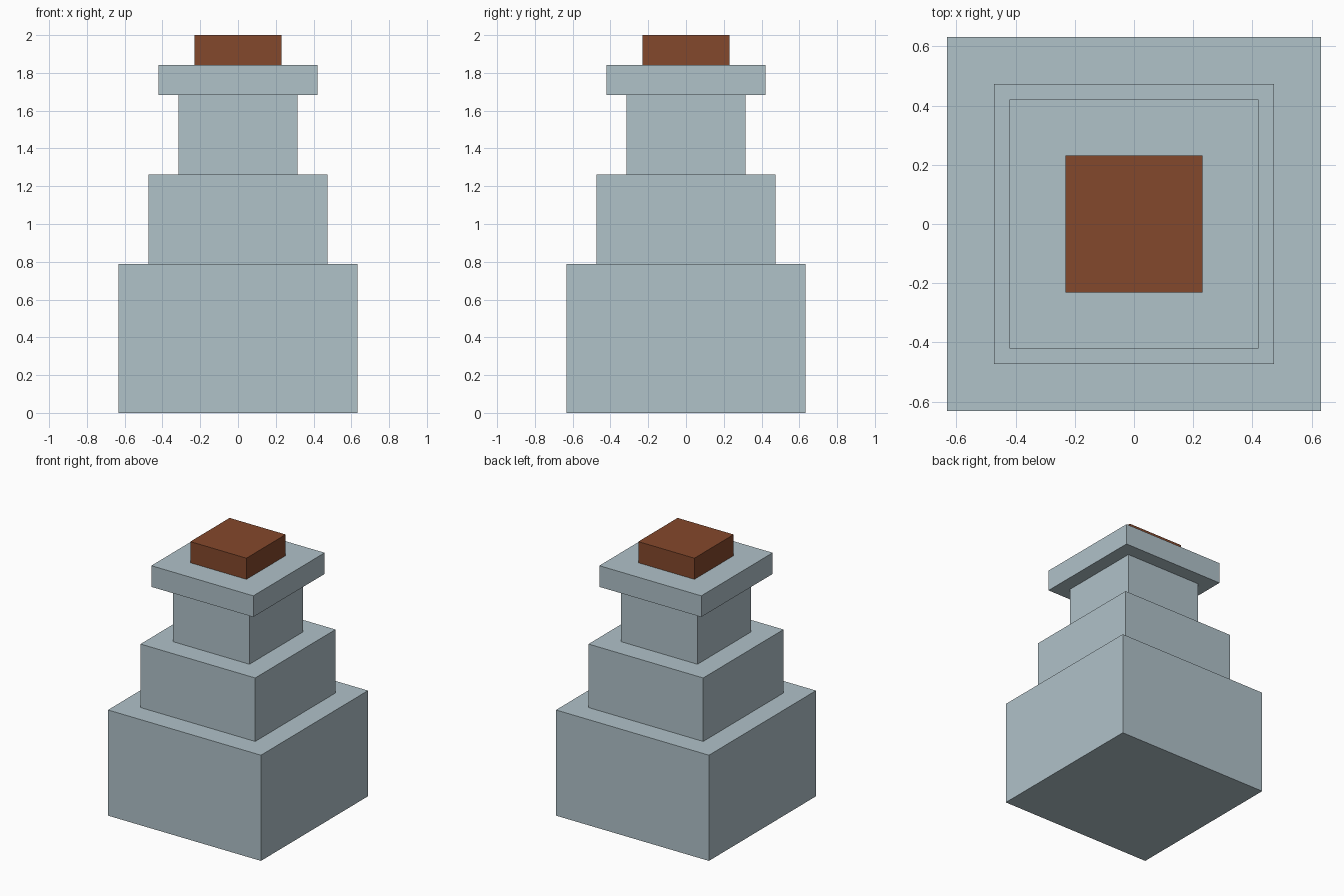
import bpy

# Clear the default cube only
cube = bpy.data.objects.get("Cube")
if cube:
    bpy.data.objects.remove(cube, do_unlink=True)


def material(name, rgb):
    mat = bpy.data.materials.new(name)
    mat.use_nodes = True
    mat.diffuse_color = (*rgb, 1)
    bsdf = next(n for n in mat.node_tree.nodes if n.type == 'BSDF_PRINCIPLED')
    bsdf.inputs["Base Color"].default_value = (*rgb, 1)
    return mat


stone = material("pale blue grey stone", (0.434, 0.539, 0.584))
brown = material("rust brown", (0.231, 0.065, 0.025))


def square_block(name, width, bottom, top, mat):
    bpy.ops.mesh.primitive_cube_add(size=1, location=(0, 0, (bottom + top) / 2))
    block = bpy.context.object
    block.name = name
    block.scale = (width, width, top - bottom)
    bpy.ops.object.transform_apply(location=False, rotation=False, scale=True)
    block.data.materials.append(mat)


# Stacked tiers from the ground up: name, width, height, material
tiers = [
    ("base_tier", 1.263, 0.789, stone),
    ("middle_tier", 0.947, 0.474, stone),
    ("upper_shaft", 0.632, 0.421, stone),
    ("cornice_slab", 0.842, 0.158, stone),
    ("top_cap", 0.463, 0.158, brown),
]
z = 0.0
for name, width, height, mat in tiers:
    square_block(name, width, z, z + height, mat)
    z += height
